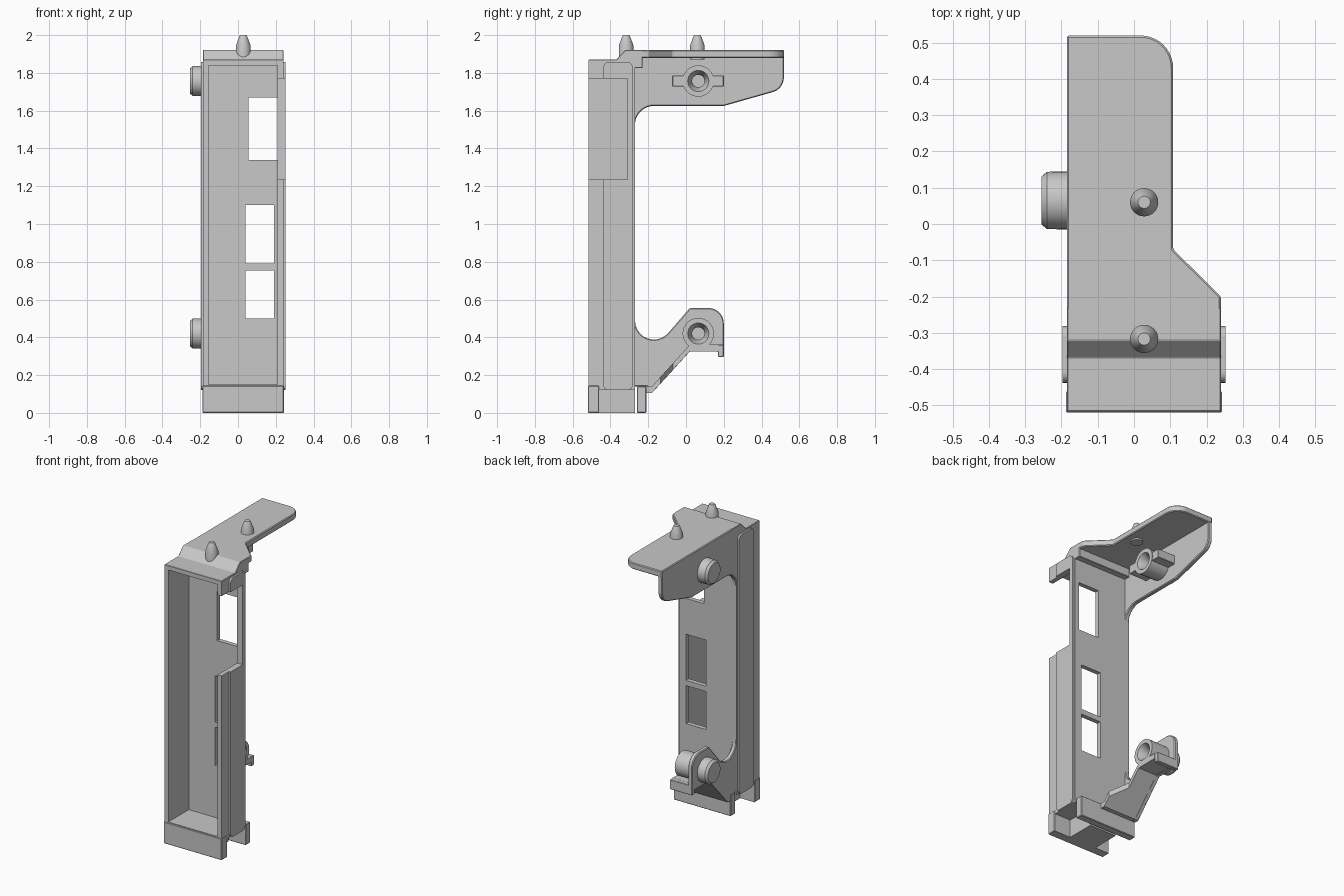
import bpy, bmesh, math
from mathutils import Vector, Matrix

if "Cube" in bpy.data.objects:
    bpy.data.objects.remove(bpy.data.objects["Cube"], do_unlink=True)

grey = bpy.data.materials.new("plain grey")
grey.use_nodes = True
grey.diffuse_color = (0.58, 0.58, 0.58, 1)
grey.node_tree.nodes["Principled BSDF"].inputs["Base Color"].default_value = grey.diffuse_color

LEFT, RIGHT = -0.185, 0.24     # outer faces of the side walls
FRONT, BACK = -0.517, -0.27
WALL = 0.03


def finish(name, bm, bevel=0.0):
    bmesh.ops.recalc_face_normals(bm, faces=bm.faces)
    mesh = bpy.data.meshes.new(name)
    bm.to_mesh(mesh)
    bm.free()
    mesh.materials.append(grey)
    ob = bpy.data.objects.new(name, mesh)
    bpy.context.collection.objects.link(ob)
    if bevel:
        mod = ob.modifiers.new("edge", "BEVEL")
        mod.width, mod.segments = bevel, 1
        mod.limit_method, mod.angle_limit = "ANGLE", math.radians(40)
    return ob


def smooth(ob):
    bpy.ops.object.select_all(action="DESELECT")
    ob.select_set(True)
    bpy.context.view_layer.objects.active = ob
    bpy.ops.object.shade_smooth_by_angle(angle=math.radians(30))


def rounded(corners):
    """Outline from (u, v) or (u, v, radius) corners."""
    out = []
    for i, c in enumerate(corners):
        p = Vector(c[:2])
        if len(c) == 2:
            out.append(p)
            continue
        d1 = (Vector(corners[i - 1][:2]) - p).normalized()
        d2 = (Vector(corners[(i + 1) % len(corners)][:2]) - p).normalized()
        half = d1.angle(d2) / 2
        mid = p + (d1 + d2).normalized() * c[2] / math.sin(half)
        a = (p + d1 * c[2] / math.tan(half) - mid).normalized()
        b = (p + d2 * c[2] / math.tan(half) - mid).normalized()
        out += [mid + a.slerp(b, k / 10).normalized() * c[2] for k in range(11)]
    return out


def prism(name, corners, lo, hi, axis="x", bevel=0.0):
    """Extrude a (y, z) outline along x, or an (x, y) outline along z."""
    bm = bmesh.new()
    place = (lambda p: (lo, p.x, p.y)) if axis == "x" else (lambda p: (p.x, p.y, lo))
    face = bm.faces.new([bm.verts.new(place(p)) for p in rounded(corners)])
    ext = bmesh.ops.extrude_face_region(bm, geom=[face], use_keep_orig=True)["geom"]
    step = Vector((hi - lo, 0, 0)) if axis == "x" else Vector((0, 0, hi - lo))
    bmesh.ops.translate(bm, vec=step, verts=[v for v in ext if isinstance(v, bmesh.types.BMVert)])
    return finish(name, bm, bevel)


def box(name, x, y, z, bevel=0.0):
    return prism(name, [(y[0], z[0]), (y[1], z[0]), (y[1], z[1]), (y[0], z[1])], *x, bevel=bevel)


def lathe(name, profile, centre, along_x=False):
    """Spin (radius, height) points about z, or about x."""
    bm = bmesh.new()
    vs = [bm.verts.new((r, 0, h)) for r, h in profile]
    es = [bm.edges.new(pair) for pair in zip(vs, vs[1:])]
    bmesh.ops.spin(bm, geom=vs + es, cent=(0, 0, 0), axis=(0, 0, 1),
                   angle=math.tau, steps=32, use_duplicate=False)
    bmesh.ops.remove_doubles(bm, verts=bm.verts, dist=0.0005)
    if along_x:
        bm.transform(Matrix.Rotation(math.pi / 2, 4, "Y"))
    bm.transform(Matrix.Translation(centre))
    ob = finish(name, bm)
    smooth(ob)
    return ob


def cut(ob, cutters):
    bpy.context.view_layer.objects.active = ob
    for c in cutters:
        mod = ob.modifiers.new("cut", "BOOLEAN")
        mod.operation, mod.solver, mod.object = "DIFFERENCE", "EXACT", c
        bpy.ops.object.modifier_apply(modifier=mod.name)
    for c in cutters:
        bpy.data.objects.remove(c, do_unlink=True)


def side_opening():
    return box("side_opening", (0.2, 0.4), (-0.6, -0.31), (1.235, 1.77))


# Open-fronted housing with windows, side opening and foot slots
housing = box("housing", (LEFT, RIGHT), (FRONT, BACK), (0, 1.868))
cutters = [box("cavity", (LEFT + WALL, RIGHT - WALL), (-0.6, BACK - WALL), (0.15, 1.84)),
           side_opening(),
           box("slot_right", (0.12, 0.4), (-0.46, -0.2), (-0.1, 0.12)),
           box("slot_left", (-0.4, -0.08), (-0.46, -0.2), (-0.1, 0.12))]
for x0, x1, z0, z1 in ((0.055, 0.209, 1.34, 1.67), (0.04, 0.19, 0.79, 1.1), (0.04, 0.19, 0.5, 0.755)):
    cutters.append(box("window", (x0, x1), (-0.4, -0.1), (z0, z1)))
cut(housing, cutters)

# Feet in front of and behind the slots
box("front_foot", (LEFT - 0.003, RIGHT + 0.003), (FRONT - 0.003, -0.46), (0, 0.145), 0.004)
box("back_foot", (LEFT, RIGHT), (-0.26, -0.21), (0, 0.14), 0.004)

# Raised strips on both sides
for name, lo, hi in (("left_strip", LEFT - 0.012, LEFT + 0.01), ("right_strip", RIGHT - 0.01, RIGHT + 0.012)):
    strip = prism(name, [(-0.438, 0.12, 0.03), (-0.282, 0.12, 0.03),
                         (-0.282, 1.858, 0.03), (-0.438, 1.858, 0.03)], lo, hi)
    if name == "right_strip":
        cut(strip, [side_opening()])

# C-shaped side plate with upper and lower arms
prism("side_plate", [
    (-0.31, 0.14), (-0.21, 0.14), (-0.21, 0.105), (-0.18, 0.105), (0.02, 0.325), (0.17, 0.325),
    (0.17, 0.295), (0.2, 0.295), (0.2, 0.555, 0.08), (0.02, 0.555), (BACK, 0.22, 0.1),
    (BACK, 1.625, 0.1), (0.2, 1.625), (0.518, 1.715, 0.08), (0.518, 1.9), (-0.31, 1.9),
], LEFT, LEFT + WALL, bevel=0.005)

# Sloped cap and top shelf
prism("sloped_cap", [
    (FRONT, 1.84), (FRONT, 1.87), (-0.37, 1.87), (-0.32, 1.922), (-0.23, 1.922),
    (-0.23, 1.825), (-0.29, 1.825), (-0.29, 1.84),
], LEFT, RIGHT, bevel=0.003)
prism("top_shelf", [
    (LEFT, -0.3), (RIGHT, -0.3), (RIGHT, -0.2), (0.108, -0.07), (0.108, 0.52, 0.09), (LEFT, 0.52),
], 1.88, 1.922, axis="z", bevel=0.005)

# Flange under the lower arm, narrowing towards the tip
bm = bmesh.new()
rows = []
for y, z, w in ((-0.21, 0.106, 0.085), (-0.18, 0.106, 0.085), (-0.135, 0.156, 0.085),
                (-0.07, 0.227, -0.02), (0.02, 0.326, -0.02), (0.172, 0.326, -0.02)):
    rows.append((bm.verts.new((LEFT, y, z)), bm.verts.new((w, y, z))))
for (a, b), (c, d) in zip(rows, rows[1:]):
    bm.faces.new((a, b, d, c))
ext = bmesh.ops.extrude_face_region(bm, geom=bm.faces[:], use_keep_orig=True)["geom"]
bmesh.ops.translate(bm, vec=(0, 0, 0.035), verts=[v for v in ext if isinstance(v, bmesh.types.BMVert)])
finish("lower_flange", bm)
box("flange_lip", (LEFT, -0.02), (0.17, 0.2), (0.296, 0.361), 0.003)

# Hollow bosses through both arms
for name, z in (("lower_boss", 0.42), ("upper_boss", 1.757)):
    lathe(name, [(0, -0.255), (0.066, -0.255), (0.079, -0.24), (0.083, -0.02),
                 (0.056, -0.02), (0.033, -0.07), (0.033, -0.13), (0, -0.13)], (0, 0.065, z), True)
for name, y0, y1 in (("front_tab", -0.073, 0.0), ("back_tab", 0.13, 0.2)):
    box(name, (LEFT + 0.01, -0.025), (y0, y1), (1.727, 1.787), 0.003)

# Locating pins on the top
for name, y in (("front_pin", -0.317), ("back_pin", 0.06)):
    lathe(name, [(0, 1.87), (0.039, 1.87), (0.039, 1.945), (0.02, 1.995), (0.017, 2.0), (0, 2.0)], (0.028, y, 0))
